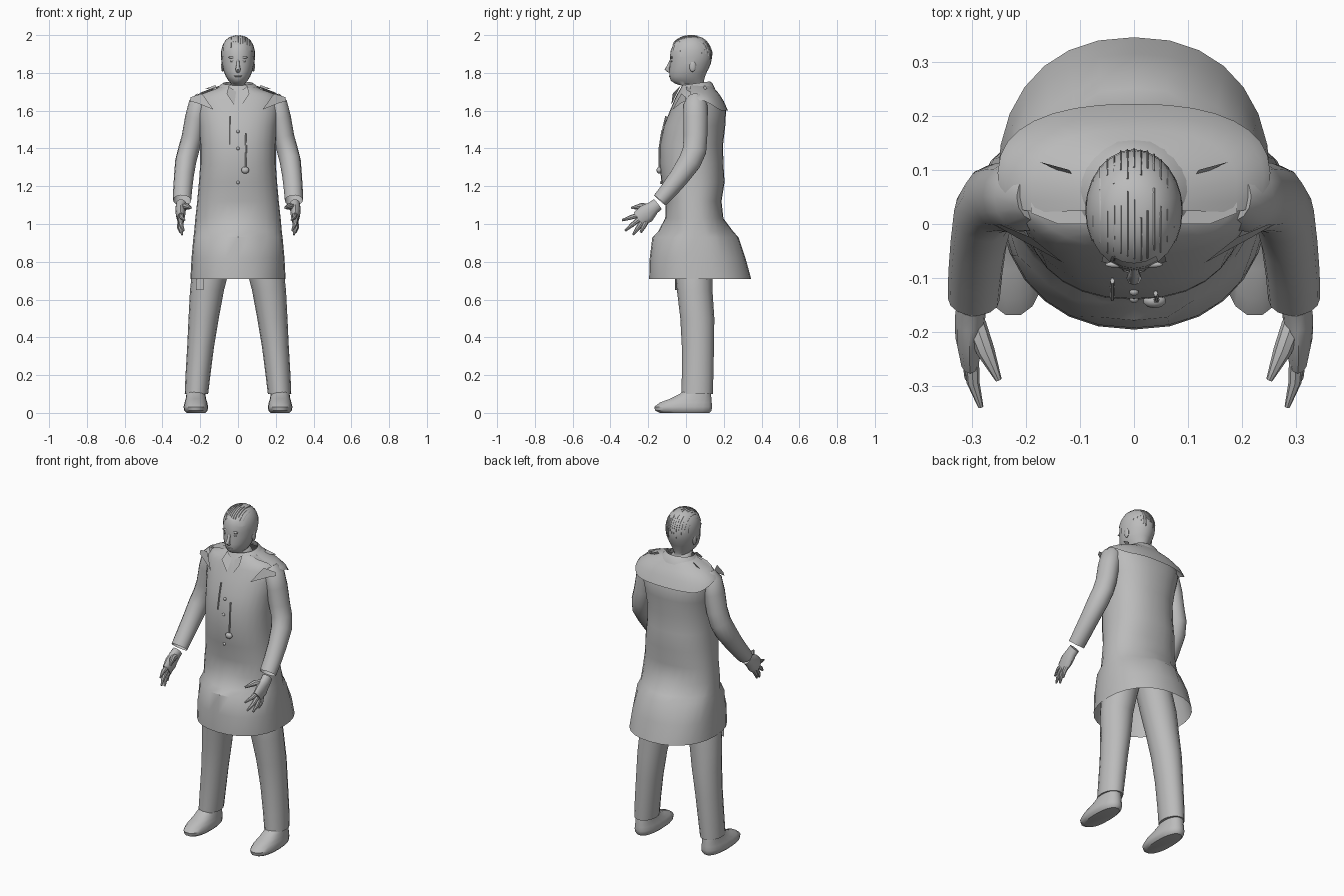
import bpy, bmesh, math, random
from mathutils import Vector
from mathutils.bvhtree import BVHTree

if "Cube" in bpy.data.objects:
    bpy.data.objects.remove(bpy.data.objects["Cube"])

random.seed(4)
grey = bpy.data.materials.new("plain grey")
grey.diffuse_color = (0.5, 0.5, 0.5, 1)
grey.use_nodes = True
grey.node_tree.nodes["Principled BSDF"].inputs["Base Color"].default_value = grey.diffuse_color


def finish(name, bm, angle=40):
    bmesh.ops.recalc_face_normals(bm, faces=bm.faces)
    me = bpy.data.meshes.new(name)
    bm.to_mesh(me)
    bm.free()
    ob = bpy.data.objects.new(name, me)
    bpy.context.collection.objects.link(ob)
    me.materials.append(grey)
    bpy.ops.object.select_all(action='DESELECT')
    ob.select_set(True)
    bpy.context.view_layer.objects.active = ob
    bpy.ops.object.shade_smooth_by_angle(angle=math.radians(angle))
    return ob


def skin(bm, rings, closed=True, cap0=True, cap1=True):
    vs = [[bm.verts.new(p) for p in r] for r in rings]
    n = len(vs[0])
    for a, b in zip(vs, vs[1:]):
        for i in range(n if closed else n - 1):
            j = (i + 1) % n
            bm.faces.new((a[i], a[j], b[j], b[i]))
    if cap0:
        bm.faces.new(vs[0])
    if cap1:
        bm.faces.new(vs[-1])


def flat_ring(z, hw, yf, yb, x=0, n=28, power=2.0):
    """Horizontal ring given by half width, front y and back y."""
    pts = []
    for i in range(n):
        t = 2 * math.pi * i / n
        c, s = math.cos(t), math.sin(t)
        k = 2 / power
        pts.append(Vector((x + hw * math.copysign(abs(c) ** k, c),
                           (yf + yb) / 2 + (yb - yf) / 2 * math.copysign(abs(s) ** k, s), z)))
    return pts


def tube(bm, path, n=12, cap0=True, cap1=True):
    """Path points are (x, y, z, radius across x, radius in the other direction)."""
    pts = [Vector(p[:3]) for p in path]
    rings = []
    for i, p in enumerate(pts):
        d = (pts[min(i + 1, len(pts) - 1)] - pts[max(i - 1, 0)]).normalized()
        u = (Vector((1, 0, 0)) - d * d.x).normalized()
        v = d.cross(u)
        rings.append([p + u * path[i][3] * math.cos(2 * math.pi * k / n)
                      + v * path[i][4] * math.sin(2 * math.pi * k / n) for k in range(n)])
    skin(bm, rings, True, cap0, cap1)


def flip(path, s):
    return [(p[0] * s,) + tuple(p[1:]) for p in path]


def ball(name, loc, size, seg=12):
    bm = bmesh.new()
    bmesh.ops.create_uvsphere(bm, u_segments=seg, v_segments=seg // 2 + 2, radius=1)
    for v in bm.verts:
        v.co = Vector((v.co.x * size[0], v.co.y * size[1], v.co.z * size[2])) + Vector(loc)
    return finish(name, bm, 60)


def sheet(name, polys):
    bm = bmesh.new()
    for poly in polys:
        bm.faces.new([bm.verts.new(p) for p in poly])
    return finish(name, bm)


# Coat body: open at the hem, flared skirt
coat = [(0.71, .252, -.195, .345), (0.82, .246, -.192, .315), (0.93, .236, -.178, .278),
        (0.96, .232, -.148, .25), (1.03, .226, -.11, .198), (1.12, .216, -.108, .188),
        (1.22, .207, -.13, .204), (1.32, .2, -.14, .198), (1.42, .2, -.138, .196),
        (1.52, .208, -.118, .208), (1.60, .222, -.085, .212), (1.66, .222, -.06, .185),
        (1.69, .19, -.045, .165), (1.715, .12, -.03, .145), (1.735, .075, -.02, .125)]
bm = bmesh.new()
skin(bm, [flat_ring(*c, power=2.25) for c in coat], True, False, False)
# Skirt folds: the flare is strongest along the centre of the front and back
for v in bm.verts:
    if .9 < v.co.z < 1.0 and .06 < abs(v.co.x) < .215:
        amount = min(1, (abs(v.co.x) - .06) / .05)
        v.co.y += amount * (.018 if v.co.y < .05 else -.018)
finish("coat", bm, 30)

# Shoulder cape hanging over the back and shoulder tips
bm = bmesh.new()
rings = []
for hw, yf, yb, z, drop in [(.09, -.02, .135, 1.735, 0), (.19, -.04, .175, 1.70, .01),
                            (.24, -.04, .2, 1.67, .02), (.252, -.05, .222, 1.655, .055)]:
    r = []
    for i in range(21):
        t = math.radians(-20 + 220 * i / 20)
        s, c = math.sin(t), math.cos(t)
        r.append((hw * math.copysign(abs(c) ** .85, c), (yf + yb) / 2 + (yb - yf) / 2 *
                  math.copysign(abs(s) ** .8, s), z - drop * min(1, max(0, s * 1.5))))
    rings.append(r)
skin(bm, rings, False, False, False)
finish("shoulder_cape", bm)

# Stand-up collar around the neck, open at the front
bm = bmesh.new()
rings = []
for rx, ry, z in [(.095, .08, 1.71), (.08, .072, 1.745), (.095, .085, 1.735), (.125, .1, 1.705)]:
    rings.append([(rx * math.cos(t), .055 + ry * math.sin(t), z + .01 * math.sin(t))
                  for t in [math.radians(-55 + 290 * i / 20) for i in range(21)]])
skin(bm, rings, False, False, False)
finish("collar", bm)

for s, side in ((1, "left"), (-1, "right")):
    # Lapel point, front yoke flap and shoulder tab
    sheet(side + "_lapel", [[(s * .01, -.045, 1.70), (s * .05, -.03, 1.73),
                             (s * .06, -.07, 1.69), (s * .02, -.078, 1.63)]])
    sheet(side + "_yoke_flap", [[(s * .19, -.025, 1.69), (s * .25, .0, 1.672), (s * .256, -.002, 1.65),
                                 (s * .215, -.026, 1.64)],
                                [(s * .19, -.025, 1.69), (s * .215, -.026, 1.64), (s * .13, -.072, 1.605)]])
    sheet(side + "_shoulder_tab", [[(s * .08, .0, 1.725), (s * .14, .0, 1.713), (s * .19, .02, 1.698),
                                    (s * .19, .07, 1.698), (s * .13, .1, 1.715), (s * .08, .1, 1.728)],
                                   [(s * .11, .085, 1.71), (s * .175, .115, 1.715),
                                    (s * .12, .1, 1.735)]])

    # Sleeve, open at the cuff
    bm = bmesh.new()
    tube(bm, flip([(.18, .05, 1.665, .045, .045), (.205, .05, 1.63, .058, .064),
                   (.225, .05, 1.56, .056, .066), (.242, .05, 1.46, .056, .064),
                   (.262, .045, 1.39, .056, .064), (.277, .02, 1.33, .056, .062),
                   (.287, -.035, 1.25, .052, .054), (.293, -.09, 1.18, .05, .048),
                   (.296, -.138, 1.125, .048, .042)], s), 14, True, False)
    finish(side + "_sleeve", bm)

    # Hand: palm, four spread fingers and a thumb
    bm = bmesh.new()
    tube(bm, flip([(.3, -.15, 1.105, .028, .033), (.303, -.175, 1.085, .028, .036),
                   (.304, -.21, 1.055, .026, .05), (.303, -.25, 1.025, .018, .044)], s), 12)
    for tip, base in [((.283, -.338, 1.02), (.3, -.245, 1.05)), ((.287, -.322, .965), (.304, -.243, 1.03)),
                      ((.295, -.28, .943), (.305, -.232, 1.01)), ((.306, -.24, .955), (.306, -.212, 1.01))]:
        m = [a * .5 + b * .5 for a, b in zip(tip, base)]
        tube(bm, flip([(*base, .014, .014), (m[0] + .006, m[1], m[2], .012, .012),
                       (*tip, .005, .006)], s), 8)
    tube(bm, flip([(.293, -.185, 1.085, .02, .02), (.274, -.235, 1.095, .017, .017),
                   (.25, -.288, 1.085, .006, .007)], s), 8)
    finish(side + "_hand", bm)

    # Trouser leg
    bm = bmesh.new()
    legs = [(.1, .22, .062, -.025, .142), (.2, .212, .066, -.022, .145), (.35, .198, .071, -.022, .148),
            (.5, .182, .08, -.03, .15), (.65, .164, .09, -.048, .14), (.78, .14, .1, -.06, .14),
            (.92, .1, .1, -.06, .14)]
    skin(bm, [flat_ring(z, hw, yf, yb, s * x, 16) for z, x, hw, yf, yb in legs])
    finish(side + "_trouser_leg", bm)

    # Shoe: rounded sole outline rising to the ankle, toe pointing forward
    bm = bmesh.new()
    shoe = [(0, .05, -.14, .125), (.012, .062, -.165, .137), (.032, .065, -.17, .14),
            (.055, .06, -.14, .138), (.075, .054, -.085, .136), (.1, .05, -.035, .133),
            (.118, .047, -.012, .13)]
    skin(bm, [flat_ring(z, hw, a, b, s * .223, 18, 2.3) for z, hw, a, b in shoe])
    finish(side + "_shoe", bm)

    ball(side + "_ear", (s * .082, .035, 1.835), (.008, .018, .03), 10)
    ball(side + "_eye", (s * .03, -.075, 1.862), (.012, .005, .005), 10)
    ball(side + "_brow", (s * .032, -.075, 1.882), (.022, .006, .006), 10)

# Small tag hanging below the hem
sheet("hanging_tag", [[(-.222, -.046, .72), (-.182, -.058, .72), (-.182, -.058, .65), (-.222, -.046, .65)]])

# Head and neck
head = [(1.66, .06, -.01, .1), (1.73, .056, -.015, .095), (1.742, .036, -.055, .093),
        (1.758, .05, -.08, .095), (1.78, .064, -.088, .1), (1.81, .076, -.089, .113),
        (1.845, .084, -.086, .128), (1.88, .087, -.085, .135), (1.915, .086, -.082, .132),
        (1.945, .078, -.07, .12), (1.97, .063, -.05, .1), (1.987, .042, -.02, .075),
        (1.994, .015, .01, .045)]
bm = bmesh.new()
skin(bm, [flat_ring(*h, n=24) for h in head])
skull = BVHTree.FromBMesh(bm)
finish("head", bm, 60)
bm = bmesh.new()
tube(bm, [(0, -.08, 1.868, .007, .006), (0, -.09, 1.84, .009, .009),
          (0, -.1, 1.818, .014, .013), (0, -.087, 1.806, .01, .008)], 8)
finish("nose", bm, 60)
ball("mouth", (0, -.084, 1.783), (.022, .007, .005))

# Hair cap over the crown and back of the head
bm = bmesh.new()
skin(bm, [flat_ring(z + .003, hw + .003, yf - .003, yb + .003, n=24)
          for z, hw, yf, yb in head[5:]], True, False, True)
cut = [f for f in bm.faces if (lambda c: c.z < 1.93 - 1.1 * (c.y + .06))(f.calc_center_median())]
bmesh.ops.delete(bm, geom=cut, context='FACES')
finish("hair", bm, 60)

# Combed hair strands running front to back over the skull
bm = bmesh.new()
for i in range(26):
    x = -.074 + .148 * (i // 2) / 12
    a0 = random.uniform(30, 55) if i % 2 else random.uniform(110, 130)
    length = random.uniform(40, 60)
    path = []
    for k in range(9):
        a = math.radians(a0 + length * k / 8)
        d = Vector((0, -math.cos(a), math.sin(a)))
        hit = skull.ray_cast(Vector((x, .026, 1.87)), d)[0]
        if hit:
            p = hit + d * .004
            path.append((p.x, p.y, min(p.z, 1.997), .002, .003))
    if len(path) > 2:
        tube(bm, path, 5)
finish("hair_strands", bm)

# Buttons, seam slits and a cord with a pendant on the coat front
for z, y in ((1.49, -.125), (1.40, -.138), (1.22, -.13)):
    ball("button", (0, y, z), (.009, .008, .009), 10)
for name, pts in (("chest_seam", [(-.04, -.105, 1.57), (-.04, -.122, 1.5), (-.04, -.137, 1.42)]),
                  ("cord", [(.04, -.128, 1.48), (.043, -.14, 1.4), (.04, -.14, 1.29)])):
    bm = bmesh.new()
    tube(bm, [(*p, .004, .006) for p in pts], 6)
    finish(name, bm)
ball("pendant", (.038, -.142, 1.285), (.022, .014, .018), 10)
